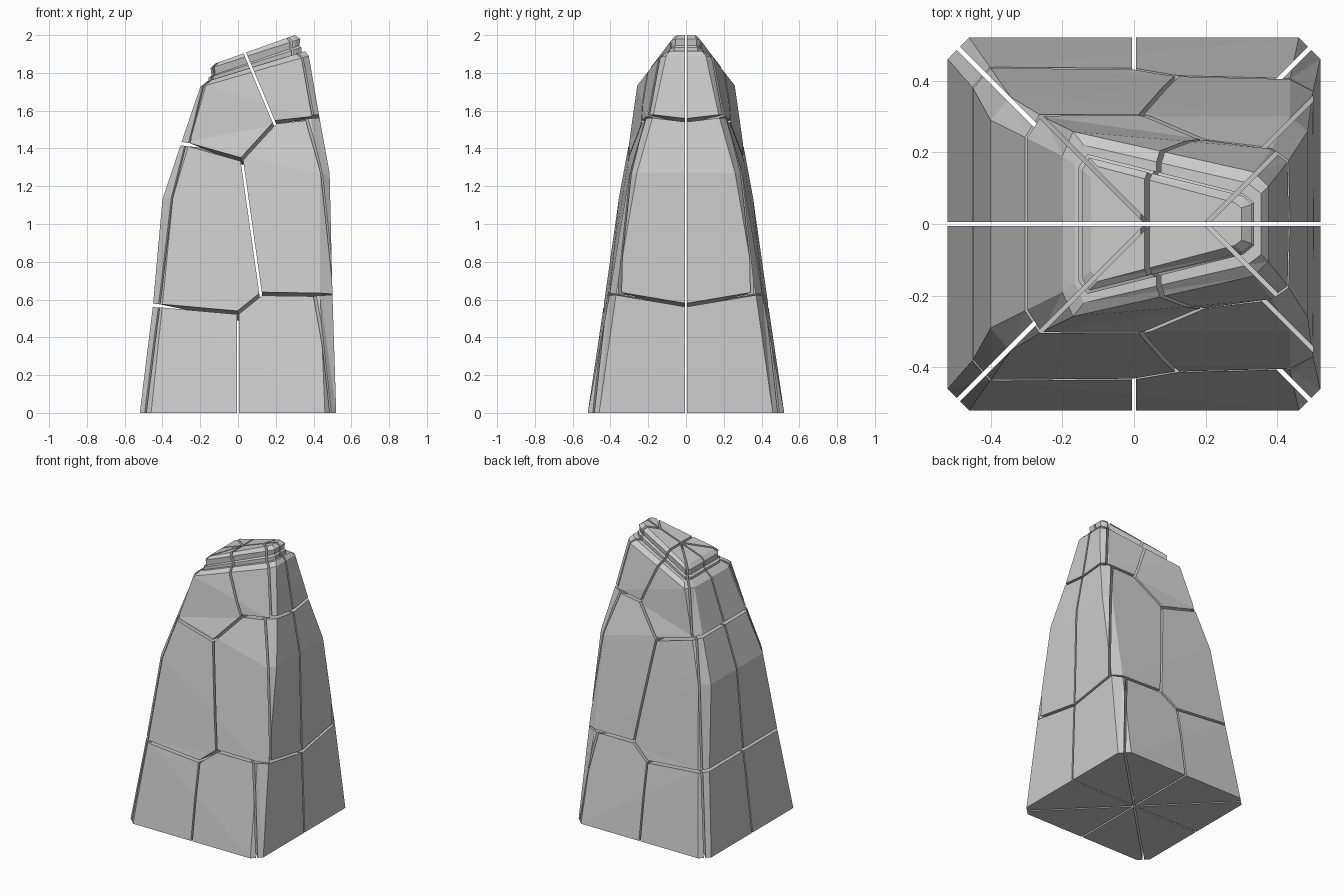
import bpy, bmesh
from mathutils import Vector

if "Cube" in bpy.data.objects:
    bpy.data.objects.remove(bpy.data.objects["Cube"])

# Cross-section rings: left x, left half-depth, left corner x/y,
# right x, right half-depth, right corner x/y, z at left, z at right
BODY = [
    (-.52, .46, -.46, .52, .52, .46, .46, .52, 0, 0),
    (-.45, .38, -.40, .435, .50, .37, .435, .405, .57, .63),
    (-.40, .29, -.345, .355, .485, .26, .435, .30, 1.13, 1.27),
    (-.30, .24, -.255, .30, .43, .175, .385, .21, 1.43, 1.57),
    (-.20, .19, -.17, .258, .375, .105, .335, .145, 1.725, 1.89),
    (-.165, .165, -.14, .22, .355, .085, .315, .115, 1.755, 1.915),
]
CAP = [
    (-.155, .16, -.13, .195, .335, .06, .305, .085, 1.70, 1.85),
    (-.155, .16, -.13, .195, .335, .06, .305, .085, 1.775, 1.935),
    (-.140, .15, -.12, .18, .325, .055, .30, .075, 1.785, 1.945),
    (-.145, .15, -.125, .185, .33, .055, .305, .078, 1.825, 1.98),
    (-.12, .13, -.10, .16, .30, .045, .28, .06, 1.85, 2.0),
]


def loft(rings):
    bm = bmesh.new()
    loops = []
    for xl, sl, cxl, cyl, xr, sr, cxr, cyr, zl, zr in rings:
        pts = [(cxl, -cyl), (cxr, -cyr), (xr, -sr), (xr, sr),
               (cxr, cyr), (cxl, cyl), (xl, sl), (xl, -sl)]
        loops.append([bm.verts.new((x, y, zl + (zr - zl) * (x - xl) / (xr - xl)))
                      for x, y in pts])
    for a, b in zip(loops, loops[1:]):
        for i in range(8):
            j = (i + 1) % 8
            bm.faces.new((a[i], a[j], b[j], b[i]))
    bm.faces.new(loops[0][::-1])
    bm.faces.new(loops[-1])
    bmesh.ops.triangulate(bm, faces=[f for f in bm.faces if len(f.verts) == 4])
    return bm


# Fracture planes: (point, normal, gap)
def line(p, q, y=0, tilt=0, gap=.018):
    """Plane through a front-view line, its normal on the left of p->q."""
    n = Vector((p[1] - q[1], 0, q[0] - p[0])).normalized()
    n.y = tilt
    return Vector((p[0], y, p[1])), n.normalized(), gap


def level(x, z, bx, by=0):
    return Vector((x, 0, z)), Vector((-bx, -by, 1)).normalized(), .018


def diagonal(x, side):
    return Vector((x, 0, 0)), Vector((1, side, 0)).normalized(), .012


def flip(plane):
    return plane[0], -plane[1], plane[2]


low_a = line((-.45, .57), (0, .53), -.43, .12)
low_b = line((0, .53), (.12, .63), -.43, .12)
low_c = line((.12, .63), (.5, .625), -.41, .12)
up_a = line((-.28, 1.425), (.02, 1.34), -.3, .12)
up_b = line((.02, 1.34), (.19, 1.54), -.29, .12)
up_c = line((.19, 1.54), (.43, 1.57), -.25, .12)
split_low = line((0, 0), (0, .5), gap=.012)
split_mid = line((.12, .63), (.02, 1.34), gap=.014)
split_top = line((.19, 1.54), (.11, 1.73), gap=.014)
left_low, left_up = level(-.45, .57, -.12), level(-.3, 1.425, -.12)
right_low, right_up = level(.5, .57, .12, -.17), level(.44, 1.55, .12, -.12)

# For each tier: diagonal start on the left and right, and the cuts for
# the left, front left, front right and right blocks
TIERS = {
    "lower": (0, 0, [flip(left_low)], [flip(low_a), split_low],
              [flip(low_b), flip(low_c), flip(split_low)], [flip(right_low)]),
    "middle": (0, .15, [left_low, flip(left_up)],
               [low_a, low_b, flip(up_a), split_mid],
               [low_c, flip(up_b), flip(up_c), flip(split_mid)],
               [right_low, flip(right_up)]),
    "upper": (.04, .2, [left_up], [up_a, up_b, split_top],
              [up_c, flip(split_top)], [right_up]),
}
half = (Vector(), Vector((0, -1, 0)), .011)


def block(name, rings, planes):
    bm = loft(rings)
    for co, no, gap in planes:
        bmesh.ops.bisect_plane(bm, geom=bm.verts[:] + bm.edges[:] + bm.faces[:],
                               plane_co=co + no * gap / 2, plane_no=no,
                               clear_inner=True, dist=1e-6)
        rim = [e for e in bm.edges if e.is_boundary]
        if rim:
            bmesh.ops.edgeloop_fill(bm, edges=rim)
    bmesh.ops.recalc_face_normals(bm, faces=bm.faces[:])
    if bm.faces:
        mesh = bpy.data.meshes.new(name)
        bm.to_mesh(mesh)
        ob = bpy.data.objects.new(name, mesh)
        bpy.context.collection.objects.link(ob)
        # back half mirrors the front half
        mod = ob.modifiers.new("mirror", 'MIRROR')
        mod.use_axis = (False, True, False)
        mod.use_mirror_merge = False
    bm.free()


# Build every block of the pillar, and the cap blocks with the upper cuts
for tier, (cl, cr, *cells) in TIERS.items():
    dl, dr = diagonal(cl, -1), diagonal(cr, 1)
    walls = [[flip(dl)], [dl, flip(dr)], [dl, flip(dr)], [dr]]
    for side, wall, cuts in zip(("left", "front_left", "front_right", "right"), walls, cells):
        block(f"{tier}_{side}_block", BODY, [half] + wall + cuts)
        if tier == "upper":
            block(f"cap_{side}_block", CAP, [half] + wall + cuts)
